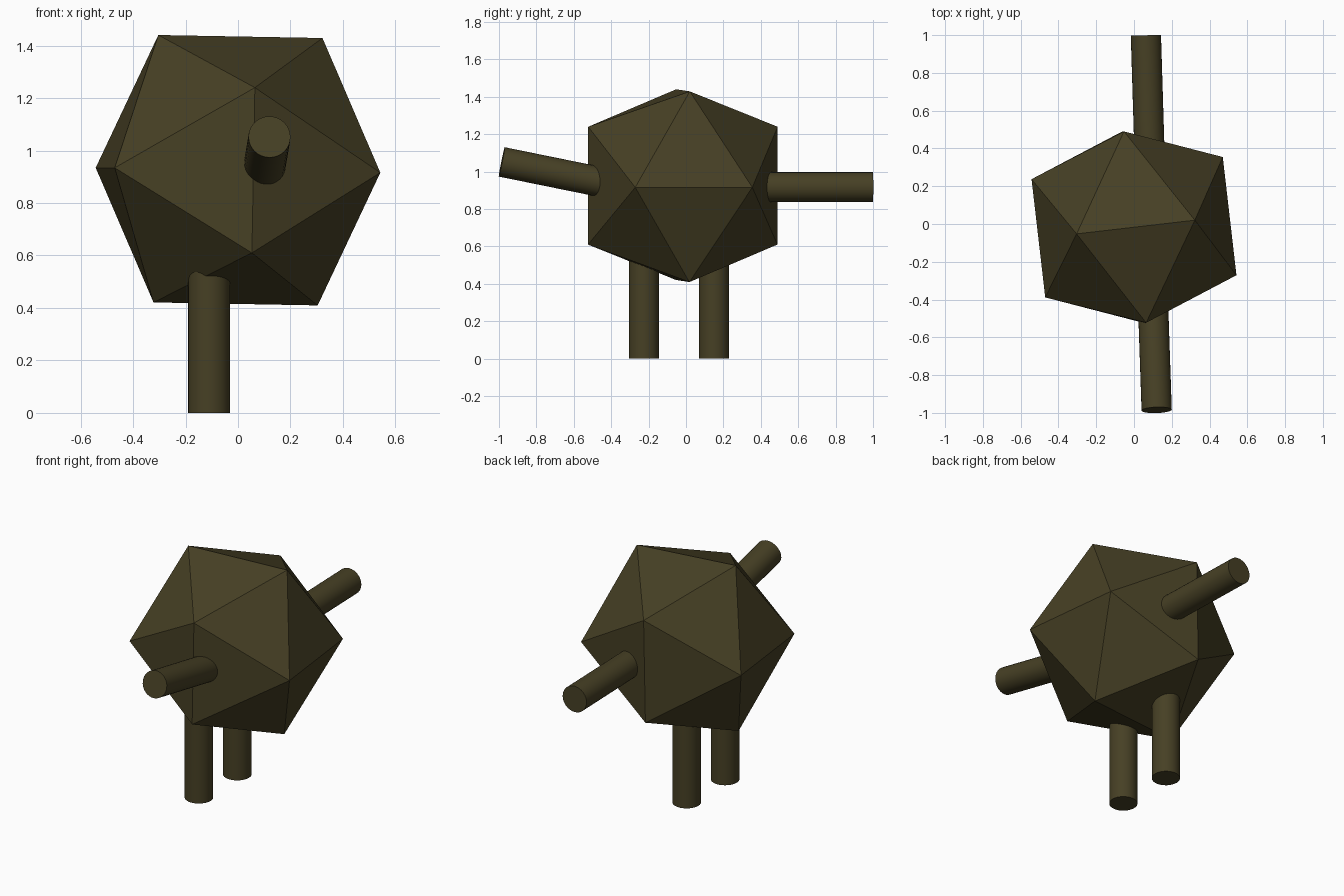
import bpy, math
from mathutils import Vector, Matrix

if "Cube" in bpy.data.objects:
    bpy.data.objects.remove(bpy.data.objects["Cube"])

mat = bpy.data.materials.new("dark olive")
mat.diffuse_color = (0.062, 0.051, 0.018, 1)
mat.use_nodes = True
mat.node_tree.nodes["Principled BSDF"].inputs["Base Color"].default_value = mat.diffuse_color

# Body: regular icosahedron, slightly turned and tilted
CENTER = Vector((0, -0.017, 0.925))
HALF = 0.315
PHI = (1 + math.sqrt(5)) / 2
z_axis = Vector((0.018, 0.002, 1)).normalized()
y_axis = Vector((-0.115, 0.993, 0))
y_axis = (y_axis - z_axis * y_axis.dot(z_axis)).normalized()
x_axis = y_axis.cross(z_axis)
rot = Matrix((x_axis, y_axis, z_axis)).transposed()

pts = []
for a in (-HALF, HALF):
    for b in (-HALF * PHI, HALF * PHI):
        pts += [Vector((a, 0, b)), Vector((0, b, a)), Vector((b, a, 0))]
# every triple of mutually adjacent corners is a face
near = lambda i, j: (pts[i] - pts[j]).length < HALF * 2.1
faces = []
for i in range(12):
    for j in range(i + 1, 12):
        for k in range(j + 1, 12):
            if near(i, j) and near(j, k) and near(i, k):
                n = (pts[j] - pts[i]).cross(pts[k] - pts[i])
                faces.append((i, j, k) if n.dot(pts[i]) > 0 else (i, k, j))
mesh = bpy.data.meshes.new("body")
mesh.from_pydata([CENTER + rot @ p for p in pts], [], faces)
mesh.materials.append(mat)
body = bpy.data.objects.new("body", mesh)
bpy.context.collection.objects.link(body)


def limb(name, start, end, radius=0.08):
    """Round rod between two points."""
    start, end = Vector(start), Vector(end)
    axis = end - start
    bpy.ops.mesh.primitive_cylinder_add(
        vertices=32, radius=radius, depth=axis.length, location=(start + end) / 2,
        rotation=axis.to_track_quat('Z', 'Y').to_euler())
    ob = bpy.context.object
    ob.name = name
    ob.data.materials.append(mat)
    bpy.ops.object.shade_smooth_by_angle(angle=math.radians(40))


# Legs
limb("front_leg", (-0.11, -0.225, 0), (-0.11, -0.225, 0.6))
limb("back_leg", (-0.11, 0.15, 0), (-0.11, 0.15, 0.6))
# Arms
limb("front_arm", (0.10, -0.40, 0.933), (0.12, -0.985, 1.052))
limb("back_arm", (0.082, 0.38, 0.917), (0.063, 0.999, 0.917))
